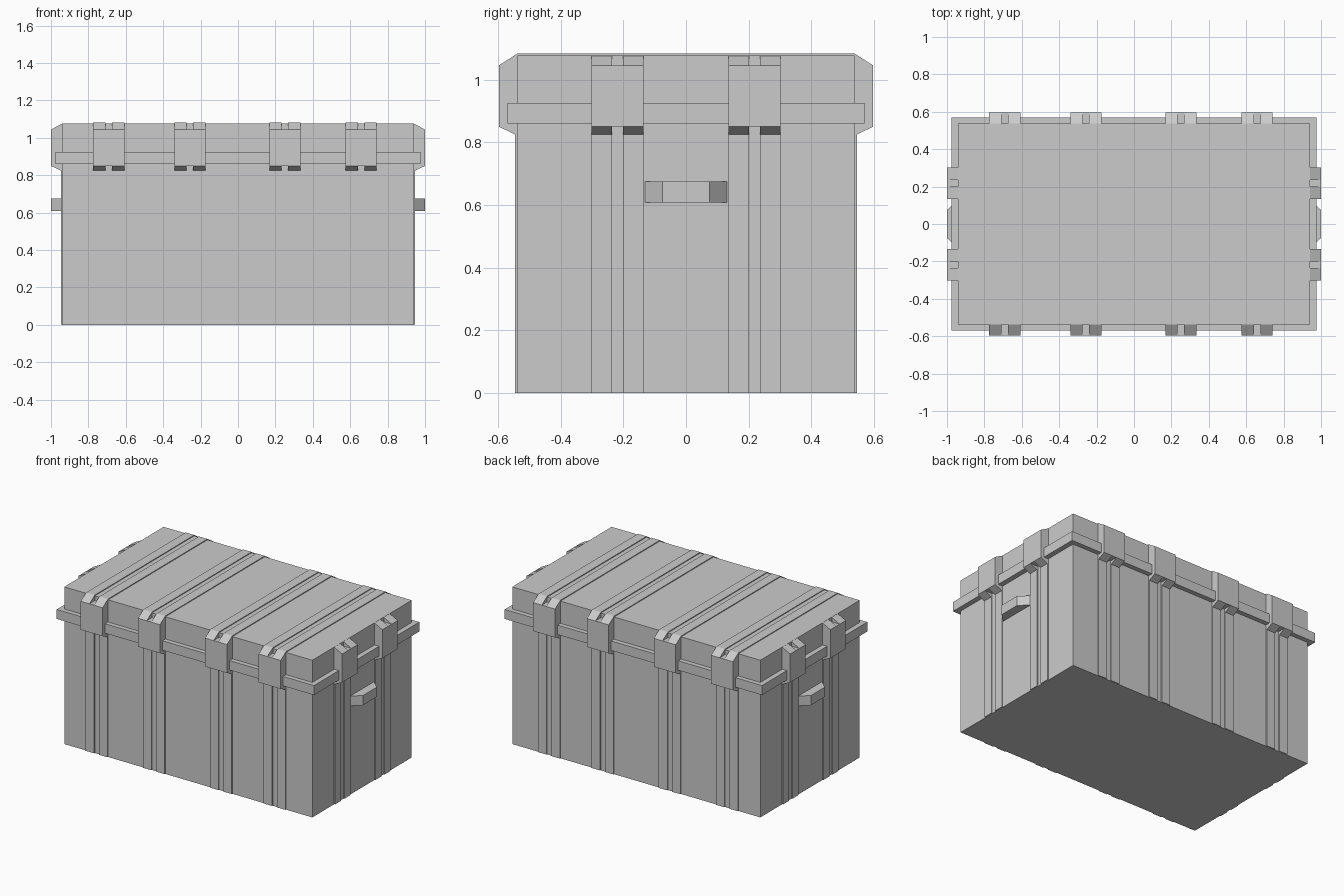
import bpy, bmesh
from mathutils import Vector

if "Cube" in bpy.data.objects:
    bpy.data.objects.remove(bpy.data.objects["Cube"])

grey = bpy.data.materials.new("light_grey")
grey.diffuse_color = (0.6, 0.6, 0.6, 1)
grey.use_nodes = True
grey.node_tree.nodes["Principled BSDF"].inputs["Base Color"].default_value = grey.diffuse_color

BX, BY, TOP = 0.94, 0.538, 1.077      # body half sizes and lid height
HALF, GAP = 0.083, 0.0175             # half width of a clasp and of its slot
LONG_CLASPS = (-0.691, -0.257, 0.251, 0.658)
END_CLASPS = (-0.218, 0.218)


def prism(name, profile, a, b, place):
    """Extrude a 2D profile between a and b; place(u, v, t) gives the 3D point."""
    bm = bmesh.new()
    v0 = [bm.verts.new(place(u, v, a)) for u, v in profile]
    v1 = [bm.verts.new(place(u, v, b)) for u, v in profile]
    n = len(profile)
    bm.faces.new(v0)
    bm.faces.new(v1)
    for i in range(n):
        j = (i + 1) % n
        bm.faces.new((v0[i], v0[j], v1[j], v1[i]))
    bmesh.ops.recalc_face_normals(bm, faces=bm.faces)
    mesh = bpy.data.meshes.new(name)
    bm.to_mesh(mesh)
    bm.free()
    mesh.materials.append(grey)
    ob = bpy.data.objects.new(name, mesh)
    bpy.context.collection.objects.link(ob)
    return ob


def upright(u, v, t):
    return Vector((u, v, t))


def along_x(u, v, t):
    return Vector((t, u, v))


def along_y(u, v, t):
    return Vector((u, t, v))


def rect(hx, hy):
    return [(-hx, -hy), (hx, -hy), (hx, hy), (-hx, hy)]


def rib_profile(inner, outer, top):
    """Strap outline: shallow on the body, swelling out at the clasp."""
    right = [(inner + 0.007, 0.001), (inner + 0.007, 0.825), (outer, 0.85),
             (outer, 1.045), (inner, top)]
    return right + [(-u, v) for u, v in reversed(right)]


# Box, lid and the rim between them
prism("chest_body", rect(BX, BY), 0, 0.9, upright)
prism("chest_lid", rect(BX, BY), 0.9, TOP, upright)
prism("rim", rect(0.975, 0.57), 0.86, 0.925, upright)

# Paired straps with clasp plates: front/back (over the top) and both ends
for label, centers, place, inner, outer, top in (
        ("long", LONG_CLASPS, along_x, BY, 0.597, TOP + 0.006),
        ("end", END_CLASPS, along_y, BX, 1.0, TOP - 0.001)):
    profile = rib_profile(inner, outer, top)
    for c in centers:
        for lo, hi in ((c - HALF, c - GAP), (c + GAP, c + HALF)):
            prism(label + "_strap", profile, lo, hi, place)
        for s in (-1, 1):
            plate = [(s * (inner - 0.02), 0.85), (s * outer, 0.85),
                     (s * outer, 1.045), (s * (inner - 0.02), 1.045)]
            prism(label + "_clasp_plate", plate, c - GAP, c + GAP, place)

# Tapered carrying handles on both ends
for s in (-1, 1):
    grip = [(s * (BX - 0.01), -0.13), (s * BX, -0.13), (s * 1.0, -0.075),
            (s * 1.0, 0.075), (s * BX, 0.13), (s * (BX - 0.01), 0.13)]
    prism("handle", grip, 0.608, 0.675, upright)
